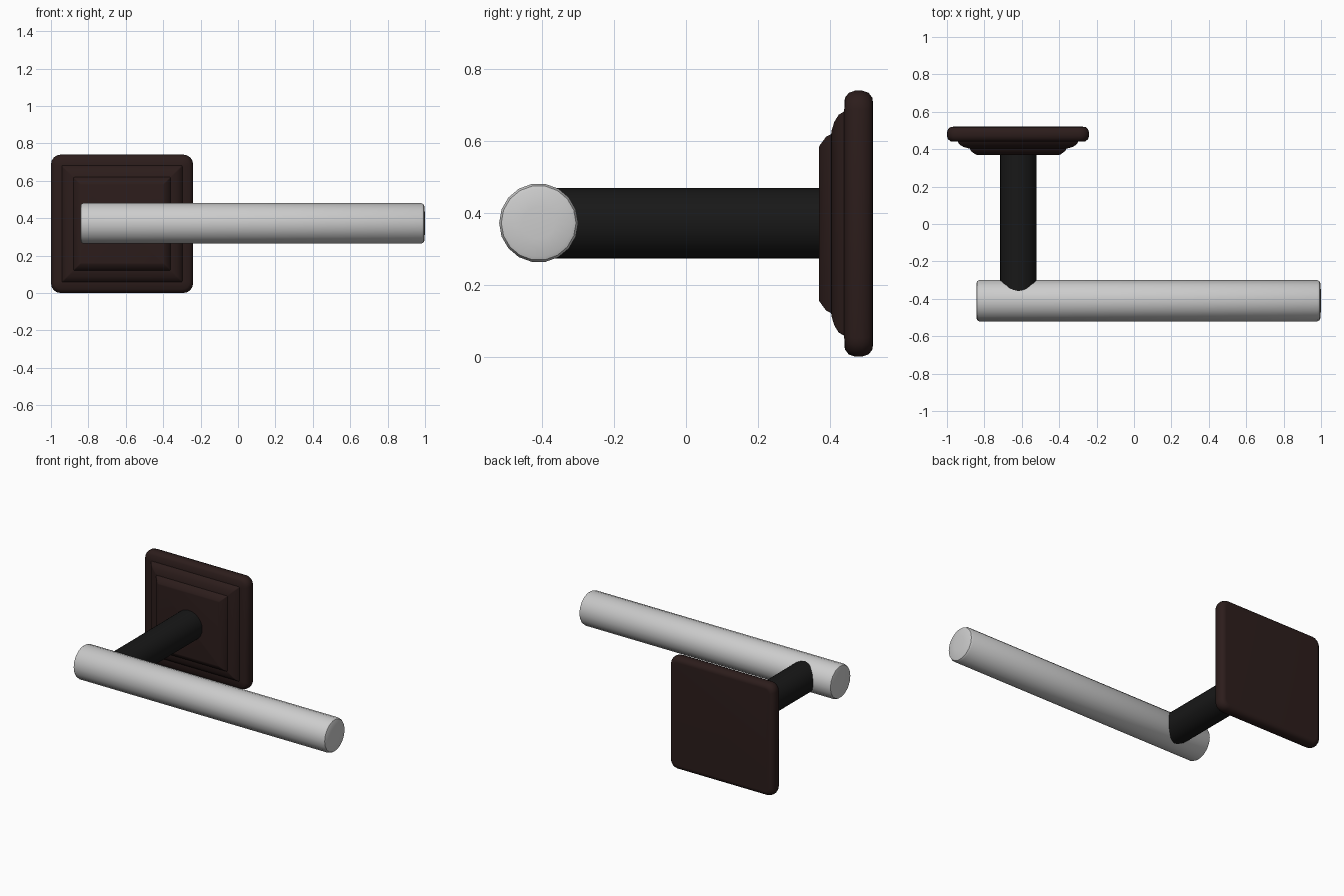
import bpy, bmesh, math

if "Cube" in bpy.data.objects:
    bpy.data.objects.remove(bpy.data.objects["Cube"])

CX, CZ = -0.62, 0.37          # centre of the wall plate


def material(name, rgb):
    mat = bpy.data.materials.new(name)
    mat.diffuse_color = (*rgb, 1)
    mat.use_nodes = True
    mat.node_tree.nodes["Principled BSDF"].inputs["Base Color"].default_value = mat.diffuse_color
    return mat


def loft(name, rings, mat=None, angle=35):
    """Skin equal-length closed rings and cap both ends."""
    bm = bmesh.new()
    loops = [[bm.verts.new(p) for p in ring] for ring in rings]
    n = len(loops[0])
    for a, b in zip(loops, loops[1:]):
        for i in range(n):
            j = (i + 1) % n
            bm.faces.new((a[i], a[j], b[j], b[i]))
    bm.faces.new(loops[0])
    bm.faces.new(loops[-1])
    bmesh.ops.recalc_face_normals(bm, faces=bm.faces)
    mesh = bpy.data.meshes.new(name)
    bm.to_mesh(mesh)
    bm.free()
    obj = bpy.data.objects.new(name, mesh)
    bpy.context.collection.objects.link(obj)
    if mat:
        mesh.materials.append(mat)
    bpy.ops.object.select_all(action='DESELECT')
    obj.select_set(True)
    bpy.context.view_layer.objects.active = obj
    bpy.ops.object.shade_smooth_by_angle(angle=math.radians(angle))
    return obj


def circle(r, sides):
    return [(r * math.cos(t), r * math.sin(t))
            for t in (2 * math.pi * (i + 0.0) / sides for i in range(sides))]


def plate_ring(y, inset, radius, steps=4):
    """Rounded rectangle in the xz plane, inset from the plate outline."""
    hx, hz = 0.38 - inset - radius, 0.37 - inset - radius
    pts = []
    for k, (sx, sz) in enumerate([(1, 1), (-1, 1), (-1, -1), (1, -1)]):
        for i in range(steps + 1):
            t = math.pi / 2 * (k + i / steps)
            pts.append((CX + sx * hx + radius * math.cos(t), y,
                        CZ + sz * hz + radius * math.sin(t)))
    return pts


# Wall plate: bullnosed slab, cove step and chamfered front panel
plate_profile = [  # y, inset, corner radius
    (0.520, 0.032, 0.030), (0.519, 0.020, 0.038), (0.508, 0.006, 0.048),
    (0.490, 0.000, 0.052), (0.470, 0.000, 0.052), (0.453, 0.006, 0.048),
    (0.442, 0.020, 0.038), (0.440, 0.058, 0.006),
    (0.425, 0.067, 0.006), (0.413, 0.086, 0.005), (0.405, 0.112, 0.004),
    (0.404, 0.121, 0.004), (0.390, 0.128, 0.004), (0.371, 0.154, 0.003),
    (0.370, 0.160, 0.003)]
loft("wall_plate", [plate_ring(*p) for p in plate_profile],
     material("dark_bronze", (0.025, 0.012, 0.011)))

# Post running from the plate into the bar
loft("post", [[(-0.618 + a, y, 0.371 + b) for a, b in circle(0.098, 24)]
              for y in (0.40, -0.40)],
     material("black", (0.009, 0.009, 0.009)))

# Roll bar with softened ends
bar_profile = [(-0.842, 0.094), (-0.839, 0.104), (-0.828, 0.110),
               (0.980, 0.110), (0.992, 0.104), (0.996, 0.094), (1.0, 0.045)]
loft("roll_bar", [[(x, -0.41 + a, 0.372 + b) for a, b in circle(r, 18)]
                  for x, r in bar_profile])
